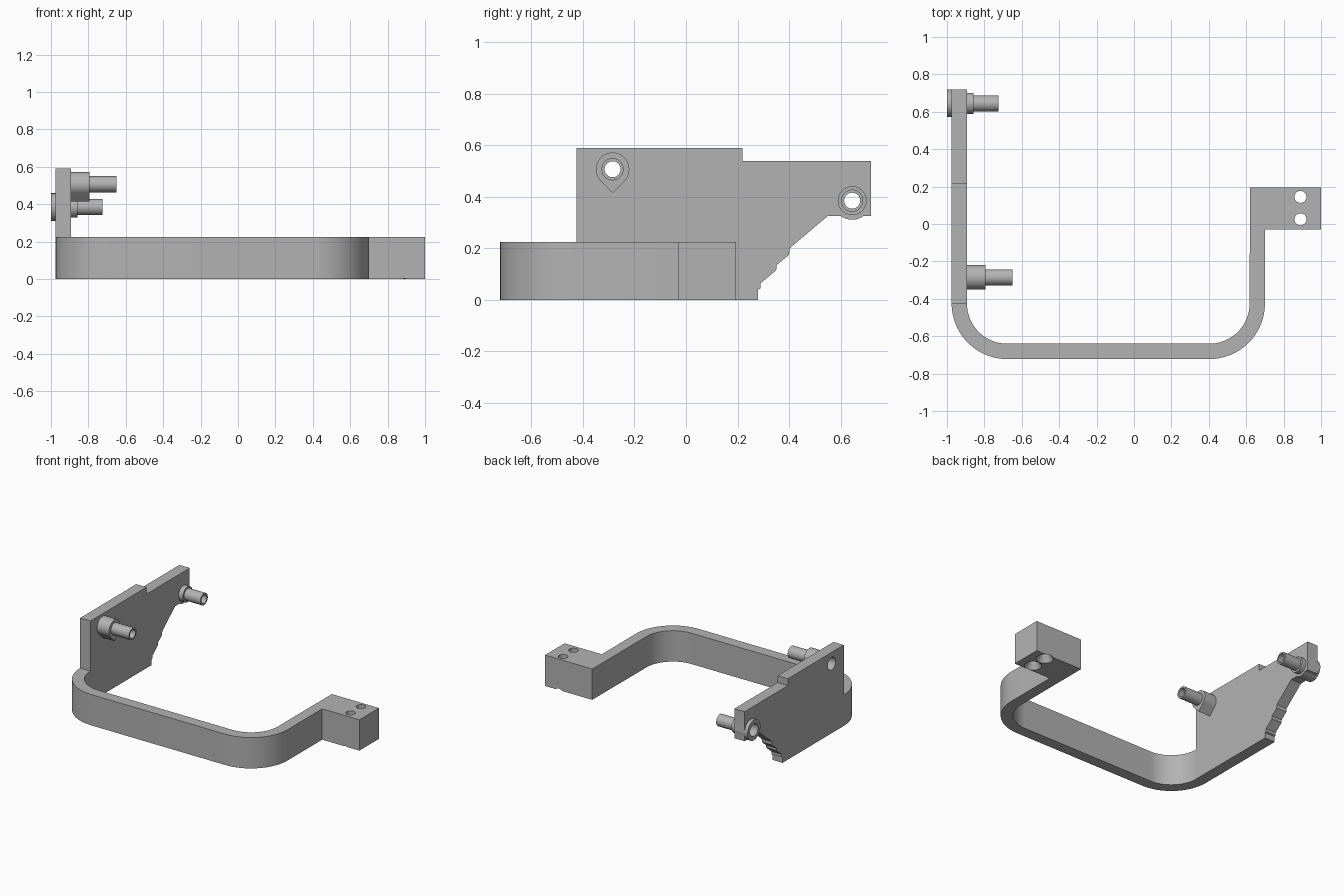
import bpy, bmesh
from math import cos, sin, pi, radians

if "Cube" in bpy.data.objects:
    bpy.data.objects.remove(bpy.data.objects["Cube"])

grey = bpy.data.materials.new("plain grey")
grey.use_nodes = True
grey.diffuse_color = (0.45, 0.45, 0.45, 1)
grey.node_tree.nodes["Principled BSDF"].inputs["Base Color"].default_value = grey.diffuse_color


def arc(cx, cy, r, start, end, n=24):
    angles = [radians(start + (end - start) * i / n) for i in range(n + 1)]
    return [(cx + r * cos(a), cy + r * sin(a)) for a in angles]


def circle(cx, cy, r, n=48):
    return arc(cx, cy, r, 0, 360, n)[:-1]


def loft(name, first, second, axis, lo, hi):
    """Solid between two matching outlines, along x or z."""
    place = (lambda p, d: (d, p[0], p[1])) if axis == "x" else (lambda p, d: (p[0], p[1], d))
    bm = bmesh.new()
    a = [bm.verts.new(place(p, lo)) for p in first]
    b = [bm.verts.new(place(p, hi)) for p in second]
    bm.faces.new(a[::-1])
    bm.faces.new(b)
    for i in range(len(a)):
        j = (i + 1) % len(a)
        bm.faces.new((a[i], a[j], b[j], b[i]))
    bmesh.ops.recalc_face_normals(bm, faces=bm.faces)
    mesh = bpy.data.meshes.new(name)
    bm.to_mesh(mesh)
    bm.free()
    mesh.materials.append(grey)
    obj = bpy.data.objects.new(name, mesh)
    bpy.context.collection.objects.link(obj)
    return obj


def prism(name, outline, axis, lo, hi):
    return loft(name, outline, outline, axis, lo, hi)


def activate(obj):
    bpy.ops.object.select_all(action="DESELECT")
    obj.select_set(True)
    bpy.context.view_layer.objects.active = obj


def boolean(obj, others, operation):
    activate(obj)
    for other in others:
        mod = obj.modifiers.new(operation.lower(), "BOOLEAN")
        mod.operation = operation
        mod.solver = "EXACT"
        mod.object = other
        bpy.ops.object.modifier_apply(modifier=mod.name)


X_OUT, X_IN = -0.975, -0.892     # faces of the side plate
HEIGHT = 0.225                   # height of the strap
R_OUT, R_IN = 0.297, 0.215       # bend radii
CY = -0.425                      # bend centre line
LX, RX = X_OUT + R_OUT, 0.70 - R_OUT

# Bent strap ending in the mounting block
outline = (arc(LX, CY, R_OUT, 180, 270) + arc(RX, CY, R_OUT, 270, 360)
           + [(0.70, -0.03), (1, -0.03), (1, 0.195), (0.62, 0.195)]
           + arc(RX, CY, R_IN, 360, 270) + arc(LX, CY, R_IN, 270, 180))
strap = prism("strap_and_block", outline, "z", 0, HEIGHT)

# Countersunk screw holes in the block
cutters = []
for y in (0.025, 0.145):
    hole = circle(0.89, y, 0.032)
    cutters.append(prism("screw_cutter", hole, "z", -0.1, 0.4))
    cutters.append(loft("sink_cutter", circle(0.89, y, 0.058), hole, "z", -0.002, 0.04))
boolean(strap, cutters, "DIFFERENCE")

# Side plate with stepped lower edge
side = [(CY, 0), (0.28, 0), (0.28, 0.04), (0.29, 0.045), (0.29, 0.065),
        (0.35, 0.115), (0.352, 0.135), (0.4, 0.175), (0.402, 0.2),
        (0.55, 0.325), (0.718, 0.325), (0.718, 0.54), (0.22, 0.54),
        (0.22, 0.59), (CY, 0.59)]
plate = prism("side_plate", side, "x", X_OUT, X_IN)

# Teardrop boss and round flange, each carrying a hollow peg
Y1, Z1, Y2, Z2 = -0.285, 0.507, 0.645, 0.385
teardrop = arc(Y1, Z1, 0.065, -45, 225, 48) + [(Y1, Z1 - 0.092)]
front_boss = prism("front_boss", teardrop, "x", X_IN - 0.02, -0.795)
rear_flange = prism("rear_flange", circle(Y2, Z2, 0.074), "x", -1, X_IN)
rear_collar = prism("rear_collar", circle(Y2, Z2, 0.056), "x", X_IN - 0.02, -0.857)
front_peg = prism("front_peg", circle(Y1, Z1, 0.043), "x", -0.82, -0.65)
rear_peg = prism("rear_peg", circle(Y2, Z2, 0.043), "x", -0.87, -0.725)
parts = [front_boss, rear_flange, rear_collar, front_peg, rear_peg]
boolean(plate, parts, "UNION")
cutters += parts

# Bores through the pegs, wider on the outer face
bores = []
for y, z, depth in ((Y1, Z1, -0.9), (Y2, Z2, -0.93)):
    bores.append(prism("bore_cutter", circle(y, z, 0.031), "x", -1.1, -0.6))
    bores.append(prism("counterbore_cutter", circle(y, z, 0.045), "x", -1.1, depth))
boolean(plate, bores, "DIFFERENCE")

for obj in cutters + bores:
    bpy.data.objects.remove(obj)

for obj in (strap, plate):
    activate(obj)
    bpy.ops.object.shade_smooth_by_angle(angle=radians(30))
